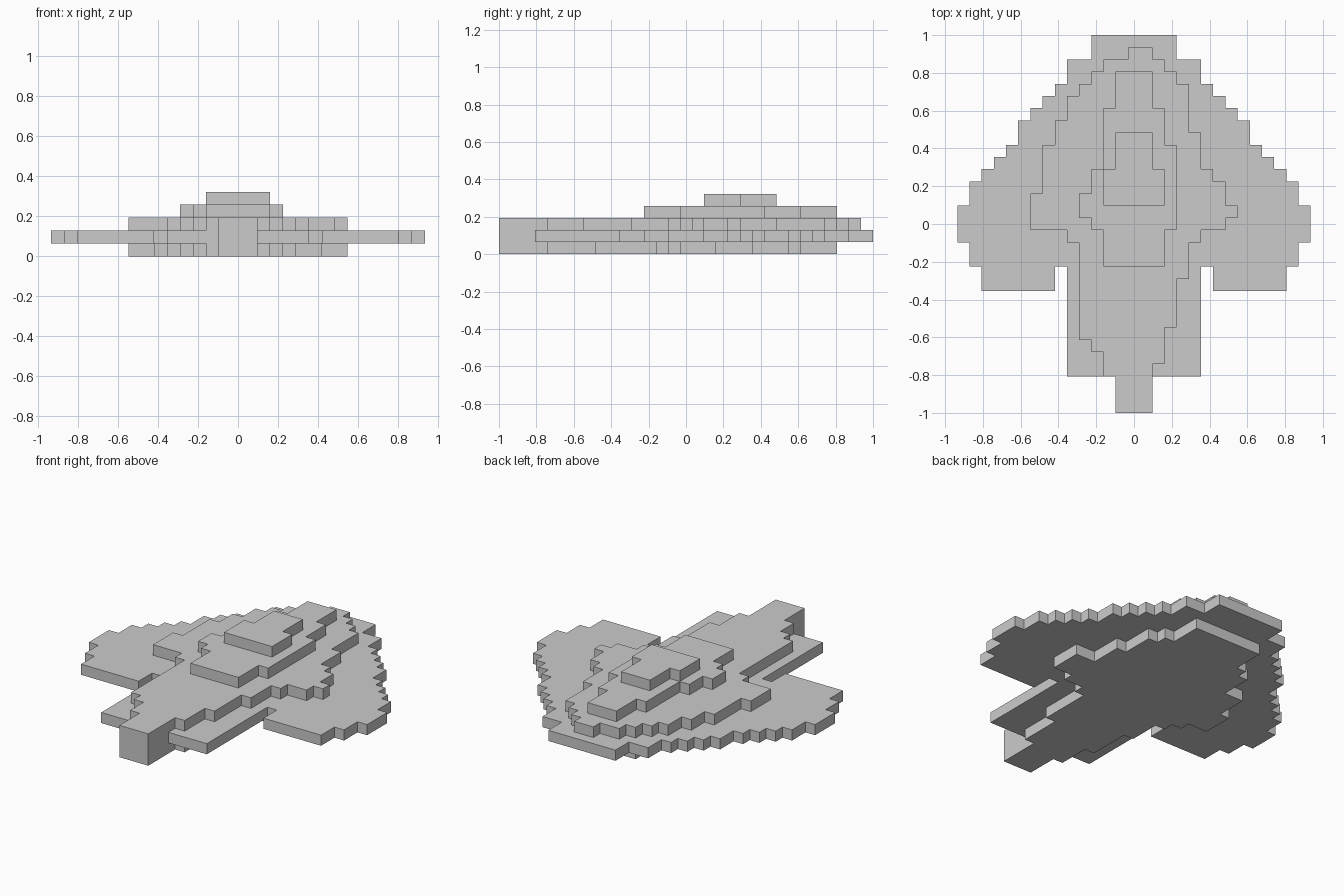
import bpy
import bmesh

if "Cube" in bpy.data.objects:
    bpy.data.objects.remove(bpy.data.objects["Cube"], do_unlink=True)

CELL = 2 / 31  # size of one block

# One plain grey for the whole model
grey = bpy.data.materials.new("plain grey")
grey.use_nodes = True
colour = (0.6, 0.6, 0.6, 1)
grey.diffuse_color = colour
grey.node_tree.nodes["Principled BSDF"].inputs["Base Color"].default_value = colour


def side(steps, back, sign):
    """Stepped edge from back to front; each step is (half width, rows)."""
    points, y = [], back
    for width, rows in steps:
        x = sign * (width + 0.5)
        points += [(x, y), (x, y - rows)]
        y -= rows
    return points


def slab(name, level, layers, back, left, right=None):
    """Extrude a stepped outline; the right side mirrors the left by default."""
    outline = side(left, back, 1) + side(right or left, back, -1)[::-1]
    # drop repeated points
    outline = [p for i, p in enumerate(outline) if p != outline[i - 1]]
    bm = bmesh.new()
    verts = [bm.verts.new((x * CELL, y * CELL, level * CELL)) for x, y in outline]
    base = bm.faces.new(verts)
    top = bmesh.ops.extrude_face_region(bm, geom=[base])["geom"]
    top_verts = [v for v in top if isinstance(v, bmesh.types.BMVert)]
    bmesh.ops.translate(bm, verts=top_verts, vec=(0, 0, layers * CELL))
    bmesh.ops.recalc_face_normals(bm, faces=bm.faces)
    mesh = bpy.data.meshes.new(name)
    bm.to_mesh(mesh)
    bm.free()
    mesh.materials.append(grey)
    obj = bpy.data.objects.new(name, mesh)
    bpy.context.scene.collection.objects.link(obj)
    return obj


# Underside of the body
slab("lower_body", 0, 1, 12.5,
     [(3, 3), (4, 1), (5, 3), (6, 3), (8, 3), (6, 1), (4, 1), (3, 5), (2, 4), (1, 1)],
     [(3, 3), (4, 1), (5, 3), (7, 3), (8, 3), (6, 1), (5, 1), (4, 3), (3, 4), (2, 3)])

# Broad wing plate; the negative run steps back into the notch beside the body
slab("wing_plate", 1, 1, 15.5,
     [(3, 2), (5, 2), (6, 1), (7, 1), (8, 1), (9, 2), (10, 1), (11, 1), (12, 1),
      (13, 2), (14, 3), (13, 2), (12, 2), (6, -2), (5, 9)])

# Upper body tiers
slab("upper_body", 2, 1, 14.5,
     [(1, 1), (2, 1), (3, 1), (4, 4), (5, 3), (6, 1), (7, 2), (8, 1), (7, 1),
      (5, 1), (4, 3), (3, 4), (2, 3), (1, 1)],
     [(0, 1), (2, 1), (3, 1), (4, 1), (5, 2), (6, 2), (7, 4), (8, 3), (5, 1),
      (4, 8), (3, 1), (2, 2)])
slab("raised_deck", 3, 1, 12.5,
     [(1, 3), (2, 3), (3, 7), (2, 3)],
     [(1, 3), (2, 5), (3, 2), (4, 2), (3, 1), (2, 3)])
slab("top_cap", 4, 1, 7.5, [(1, 3), (2, 3)])

# Square nose block
slab("nose", 0, 3, -12.5, [(1, 3)])
